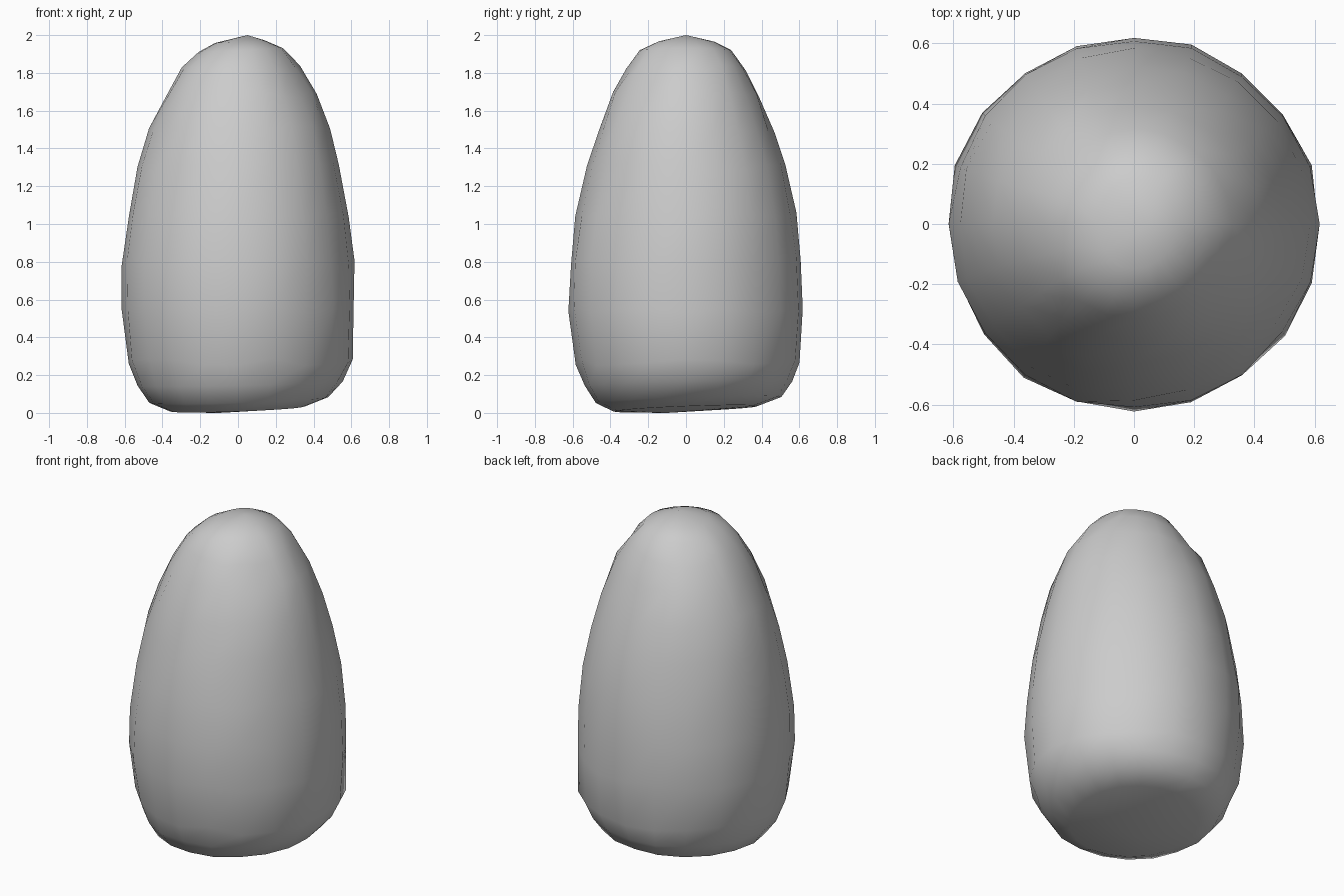
import bpy, bmesh, math, random

if "Cube" in bpy.data.objects:
    bpy.data.objects.remove(bpy.data.objects["Cube"])

random.seed(4)
SIDES = 20

# Outline at each height: z, left, right, front, back reach
rings = [
    (0.012, 0.36, 0.36, 0.38, 0.38),
    (0.06, 0.47, 0.48, 0.48, 0.51),
    (0.15, 0.535, 0.555, 0.54, 0.565),
    (0.27, 0.585, 0.61, 0.585, 0.605),
    (0.55, 0.62, 0.615, 0.627, 0.625),
    (0.80, 0.61, 0.612, 0.615, 0.61),
    (1.05, 0.582, 0.582, 0.583, 0.58),
    (1.30, 0.535, 0.535, 0.52, 0.53),
    (1.50, 0.475, 0.485, 0.46, 0.465),
    (1.68, 0.39, 0.415, 0.39, 0.39),
    (1.82, 0.30, 0.325, 0.315, 0.315),
    (1.92, 0.21, 0.24, 0.245, 0.24),
    (1.965, 0.12, 0.14, 0.15, 0.15),
]

bm = bmesh.new()
loops = []
for i, (z, left, right, front, back) in enumerate(rings):
    loop = []
    for k in range(SIDES):
        a = 2 * math.pi * k / SIDES
        c, s = math.cos(a), math.sin(a)
        wobble = 1.0 + random.uniform(-0.012, 0.010)
        x = c * (right if c > 0 else left) * wobble
        y = s * (back if s > 0 else front) * wobble
        # Slanted underside and slightly tipped crown
        low = max(0.0, 1 - z / 0.3)
        high = max(0.0, (z - 1.7) / 0.3)
        dz = low * (0.03 + 0.04 * x + 0.04 * y) + high * 0.06 * x
        dz += random.uniform(-0.02, 0.02) if 2 < i < 11 else 0
        loop.append(bm.verts.new((x, y, max(0.0, z + dz - 0.02 * low))))
    loops.append(loop)

# Sides
for lo, hi in zip(loops, loops[1:]):
    for k in range(SIDES):
        n = (k + 1) % SIDES
        bm.faces.new((lo[k], lo[n], hi[n], hi[k]))

# Underside and crown fans
bottom = bm.verts.new((-0.1, -0.1, 0.0))
top = bm.verts.new((0.05, 0.0, 2.0))
for k in range(SIDES):
    n = (k + 1) % SIDES
    bm.faces.new((loops[0][n], loops[0][k], bottom))
    bm.faces.new((loops[-1][k], loops[-1][n], top))

bmesh.ops.recalc_face_normals(bm, faces=bm.faces)
mesh = bpy.data.meshes.new("stone")
bm.to_mesh(mesh)
bm.free()

stone = bpy.data.objects.new("stone", mesh)
bpy.context.collection.objects.link(stone)
bpy.context.view_layer.objects.active = stone
stone.select_set(True)
bpy.ops.object.shade_smooth()
